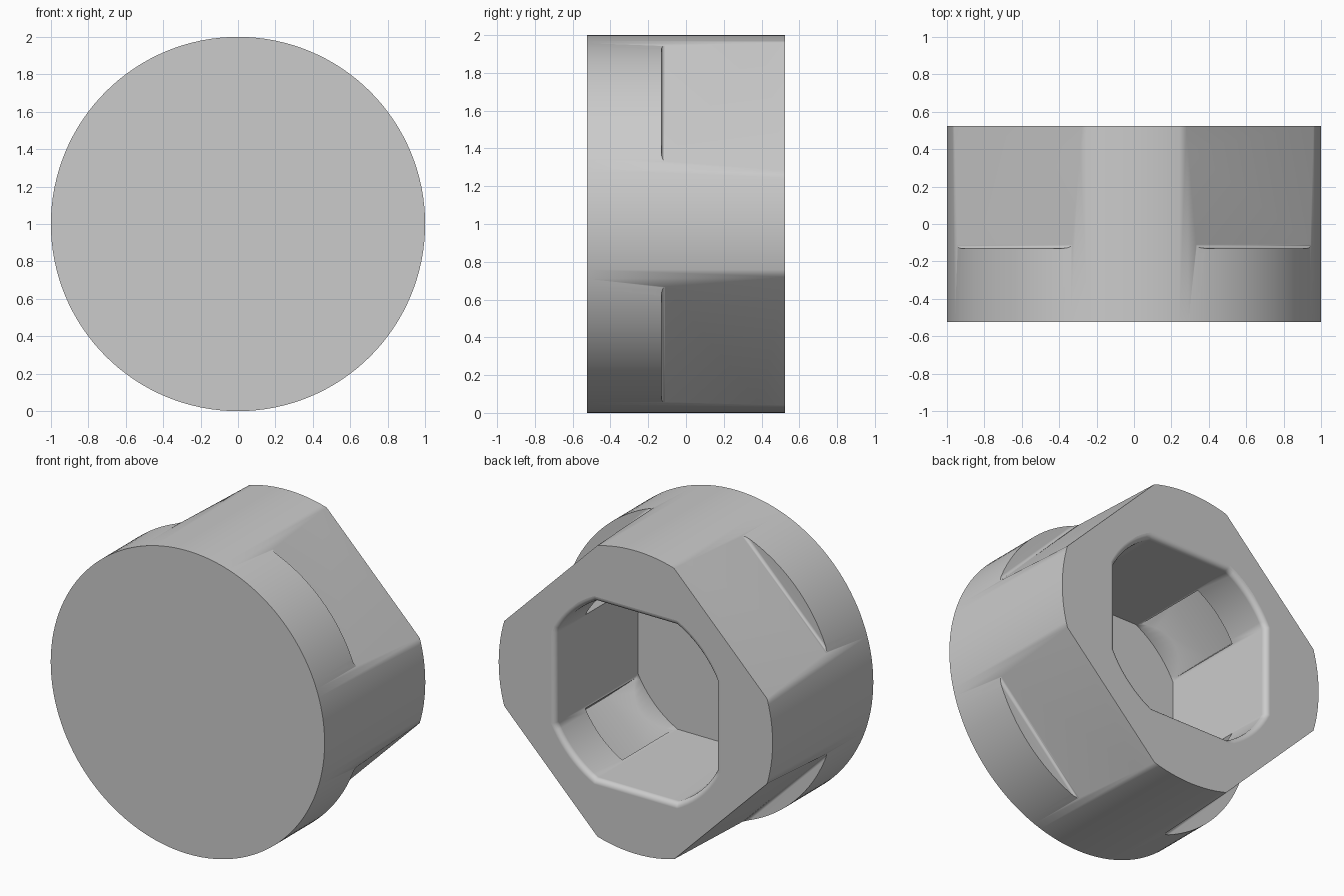
import bpy, bmesh
from math import acos, cos, sin, pi, radians
from mathutils import Matrix

if "Cube" in bpy.data.objects:
    bpy.data.objects.remove(bpy.data.objects["Cube"], do_unlink=True)

HALF = 0.525          # half the depth of the cap
FLOOR = -0.335        # y of the socket floor
DIAGONALS = [pi / 4 + i * pi / 2 for i in range(4)]

grey = bpy.data.materials.new("plain_grey")
grey.use_nodes = True
tone = (0.6, 0.6, 0.6, 1)
grey.diffuse_color = tone
grey.node_tree.nodes["Principled BSDF"].inputs["Base Color"].default_value = tone


def make(name, bm):
    bmesh.ops.recalc_face_normals(bm, faces=bm.faces)
    mesh = bpy.data.meshes.new(name)
    bm.to_mesh(mesh)
    bm.free()
    mesh.materials.append(grey)
    ob = bpy.data.objects.new(name, mesh)
    bpy.context.collection.objects.link(ob)
    return ob


def loft(name, rings):
    """Closed solid through rings of matching points."""
    bm = bmesh.new()
    loops = [[bm.verts.new(p) for p in ring] for ring in rings]
    n = len(loops[0])
    for a, b in zip(loops, loops[1:]):
        for i in range(n):
            j = (i + 1) % n
            bm.faces.new((a[i], a[j], b[j], b[i]))
    bm.faces.new(loops[0])
    bm.faces.new(loops[-1])
    return make(name, bm)


def radial_prism(name, profile, half_width, angle):
    """Extrude a (radius, y) profile sideways, facing outward at an angle."""
    c, s = cos(angle), sin(angle)
    return loft(name, [[(r * c - t * s, y, 1 + r * s + t * c) for r, y in profile]
                       for t in (-half_width, half_width)])


def socket_ring(y, grow):
    """Square outline whose corners are trimmed by a circle."""
    half, radius, steps = 0.585 + grow, 0.655 + grow, 10
    start = acos(half / radius)
    ring = []
    for q in range(4):
        for i in range(steps + 1):
            a = q * pi / 2 + start + (pi / 2 - 2 * start) * i / steps
            ring.append((radius * cos(a), y, 1 + radius * sin(a)))
    return ring


# Round body
bm = bmesh.new()
bmesh.ops.create_cone(bm, cap_ends=True, segments=128, radius1=1, radius2=1, depth=2 * HALF,
                      matrix=Matrix.Translation((0, 0, 1)) @ Matrix.Rotation(pi / 2, 4, "X"))
body = make("cap_body", bm)

# Socket with a rounded mouth
fillet = 0.035
rings = [socket_ring(FLOOR, 0)]
for i in range(6):
    a = i / 5 * pi / 2
    rings.append(socket_ring(HALF - fillet + fillet * sin(a), fillet * (1 - cos(a))))
rings.append(socket_ring(HALF + 0.05, fillet))
cutters = [loft("socket_cutter", rings)]

# Tapered wrench flats, with a small fillet at the shoulder, and inner catch notches
step, f = -0.13, 0.02
flat_profile = [(1.2, HALF + 0.1), (0.873, HALF + 0.1)]
for i in range(5):
    a = i / 4 * pi / 2
    flat_profile.append((0.902 + f * (1 - cos(a)), step + f * (1 - sin(a))))
flat_profile.append((1.2, step))
notch_profile = [(0.5, 0.225), (0.69, 0.225), (0.69, -0.055), (0.627, -0.295), (0.5, -0.295)]
for angle in DIAGONALS:
    cutters.append(radial_prism("flat_cutter", flat_profile, 0.7, angle))
    cutters.append(radial_prism("notch_cutter", notch_profile, 0.19, angle))

# Cut the body and keep the result
for cutter in cutters:
    mod = body.modifiers.new(cutter.name, "BOOLEAN")
    mod.operation, mod.solver, mod.object = "DIFFERENCE", "EXACT", cutter
bpy.context.view_layer.update()
cut = bpy.data.meshes.new_from_object(body.evaluated_get(bpy.context.evaluated_depsgraph_get()))
body.modifiers.clear()
body.data = cut
cut.materials.clear()
cut.materials.append(grey)
for cutter in cutters:
    bpy.data.objects.remove(cutter, do_unlink=True)

# Smooth the round surfaces, keep the edges crisp
bpy.ops.object.select_all(action="DESELECT")
body.select_set(True)
bpy.context.view_layer.objects.active = body
bpy.ops.object.shade_smooth_by_angle(angle=radians(30))
weighted = body.modifiers.new("even_shading", "WEIGHTED_NORMAL")
weighted.keep_sharp = True
